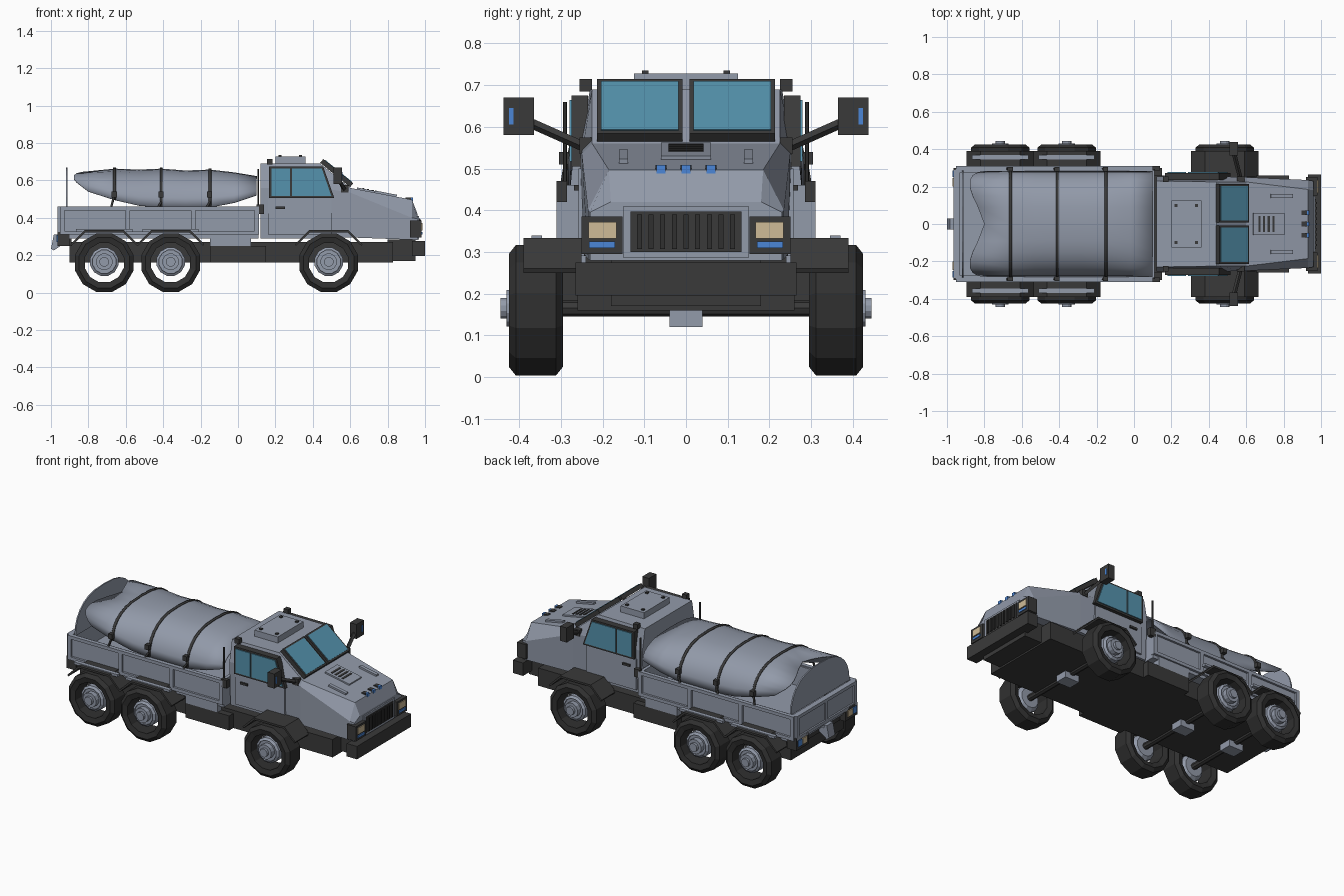
import bpy, bmesh, math
from mathutils import Vector, Matrix

if "Cube" in bpy.data.objects:
    bpy.data.objects.remove(bpy.data.objects["Cube"])

def material(name, rgb):
    m = bpy.data.materials.new(name)
    m.diffuse_color = (*rgb, 1)
    m.use_nodes = True
    m.node_tree.nodes["Principled BSDF"].inputs["Base Color"].default_value = m.diffuse_color
    return m

GRAY = material("gray_paint", (0.29, 0.325, 0.40))
DARK = material("dark_trim", (0.042, 0.042, 0.042))
TIRE = material("tire_rubber", (0.03, 0.03, 0.03))
GLASS = material("blue_glass", (0.09, 0.29, 0.42))
BLUE = material("blue_lamp", (0.07, 0.24, 0.68))
BEIGE = material("beige_lamp", (0.62, 0.50, 0.31))

def finish(name, bm, mat, mirror=False):
    """Turn a bmesh into an object, optionally copied to the other side."""
    if mirror:
        geo = bmesh.ops.duplicate(bm, geom=bm.verts[:] + bm.edges[:] + bm.faces[:])["geom"]
        for v in geo:
            if isinstance(v, bmesh.types.BMVert):
                v.co.y *= -1
    bmesh.ops.remove_doubles(bm, verts=bm.verts, dist=1e-5)
    bmesh.ops.recalc_face_normals(bm, faces=bm.faces)
    me = bpy.data.meshes.new(name)
    bm.to_mesh(me)
    bm.free()
    me.materials.append(mat)
    ob = bpy.data.objects.new(name, me)
    bpy.context.collection.objects.link(ob)
    return ob

def loft(name, rings, mat, mirror=False, cap=True, loop=False):
    """Skin a row of closed point rings."""
    bm = bmesh.new()
    vs = [[bm.verts.new(p) for p in r] for r in rings]
    n = len(vs[0])
    pairs = list(zip(vs, vs[1:])) + ([(vs[-1], vs[0])] if loop else [])
    for a, b in pairs:
        for i in range(n):
            j = (i + 1) % n
            bm.faces.new((a[i], a[j], b[j], b[i]))
    if cap and not loop:
        bm.faces.new(vs[0])
        bm.faces.new(vs[-1])
    return finish(name, bm, mat, mirror)

def prism(name, pts, y0, y1, mat, mirror=False):
    return loft(name, [[(x, y, z) for x, z in pts] for y in (y0, y1)], mat, mirror)

def box(name, x0, x1, y0, y1, z0, z1, mat, mirror=False):
    return prism(name, [(x0, z0), (x1, z0), (x1, z1), (x0, z1)], y0, y1, mat, mirror)

def bar(name, p, q, r, mat, n=6, mirror=False):
    p, q = Vector(p), Vector(q)
    bm = bmesh.new()
    rot = (q - p).to_track_quat('Z', 'Y').to_matrix().to_4x4()
    bmesh.ops.create_cone(bm, cap_ends=True, segments=n, radius1=r, radius2=r,
                          depth=(q - p).length, matrix=Matrix.Translation((p + q) / 2) @ rot)
    return finish(name, bm, mat, mirror)

def tilted(name, c, size, ang, mat, mirror=False):
    bm = bmesh.new()
    mtx = Matrix.Translation(c) @ Matrix.Rotation(ang, 4, 'Y') @ Matrix.Diagonal((*size, 1))
    bmesh.ops.create_cube(bm, size=1, matrix=mtx)
    return finish(name, bm, mat, mirror)

def lathe(name, cx, cz, prof, n, mat, closed):
    rings = [[(cx + r * math.cos(2 * math.pi * (k + .5) / n), y,
               cz + r * math.sin(2 * math.pi * (k + .5) / n)) for k in range(n)] for r, y in prof]
    return loft(name, rings, mat, True, True, closed)

# wheels, axles and mudguards
for tag, cx in (("rear", -0.715), ("middle", -0.36), ("front", 0.485)):
    lathe(tag + "_tire", cx, .16, [(.108, .305), (.14, .295), (.162, .312), (.162, .408),
                                   (.14, .425), (.108, .418)], 12, TIRE, True)
    lathe(tag + "_hub", cx, .165, [(.06, .33), (.078, .35), (.078, .40), (.064, .41), (.064, .40), (.045, .40),
                                   (.045, .43), (.026, .43), (.026, .445)], 12, GRAY, False)
    bar(tag + "_axle", (cx, -.34, .165), (cx, .34, .165), .02, DARK, 8)
    box(tag + "_differential", cx - .05, cx + .05, -.04, .04, .12, .165, GRAY)
    prism(tag + "_mudguard", [(cx - .175, .25), (cx - .10, .322), (cx + .10, .322), (cx + .175, .25),
                              (cx + .18, .26), (cx + .105, .334), (cx - .105, .334), (cx - .18, .26)],
          .25, .39, DARK, True)
    if cx < 0:
        box(tag + "_mudguard_strip", cx - .15, cx + .15, .345, .37, .325, .34, GRAY, True)

# chassis
box("chassis", -.9, .83, -.26, .26, .16, .27, DARK)
box("side_tank", -.15, .15, .22, .30, .16, .25, DARK, True)
box("tank_bracket", -.15, .07, .24, .30, .25, .312, GRAY, True)
box("front_bumper", .93, 1.0, -.265, .265, .195, .275, DARK)
box("bumper_mount", .80, .95, -.18, .18, .17, .285, DARK)

# cab and hood body
sections = [(.12, .245, .29, .255, .56, .23, .69), (.44, .245, .29, .255, .56, .225, .69),
            (.60, .245, .295, .25, .535, .225, .56), (.93, .235, .283, .235, .40, .185, .497),
            (.96, .23, .28, .23, .395, .18, .42)]
loft("cab", [[(x, -a, za), (x, a, za), (x, b, zb), (x, c, zc), (x, -c, zc), (x, -b, zb)]
             for x, a, za, b, zb, c, zc in sections], GRAY)

# roof hatch and marker lamps
box("roof_hatch", .2, .36, -.125, .125, .685, .728, GRAY)
for x in (.225, .335):
    box("hatch_bolt", x - .008, x + .008, .09, .106, .725, .735, DARK, True)
box("roof_marker", .155, .185, .225, .255, .685, .715, DARK, True)

# windshield panes on the sloped front
tilt = math.atan2(.13, .16)
nx, nz = math.sin(tilt), math.cos(tilt)
for name, off, lx, wy, t, mat in (("windshield_frame", .012, .206, .205, .026, DARK),
                                  ("windshield_glass", .024, .186, .186, .008, GLASS)):
    tilted(name, (.52 + nx * off, .111, .63 + nz * off), (lx, wy, t), tilt, mat, True)

# side windows, doors and handles
prism("side_window_frame", [(.165, .505), (.515, .505), (.455, .675), (.165, .675)], .235, .274, DARK, True)
prism("rear_side_glass", [(.178, .517), (.278, .517), (.278, .664), (.178, .664)], .27, .279, GLASS, True)
prism("front_side_glass", [(.288, .517), (.499, .517), (.448, .664), (.288, .664)], .27, .279, GLASS, True)
box("door_panel", .16, .50, .24, .258, .31, .50, GRAY, True)
box("door_handle", .2, .25, .25, .268, .447, .46, DARK, True)

# wing mirrors
bar("mirror_arm", (.57, .24, .55), (.535, .375, .61), .012, DARK, 4, True)
box("mirror_mount", .55, .59, .225, .255, .535, .575, DARK, True)
box("mirror", .51, .555, .365, .438, .58, .67, DARK, True)
box("mirror_lamp", .55, .558, .414, .424, .605, .645, BLUE, True)

# hood details
slope = math.atan2(.063, .33)
hood = lambda x: .56 - (x - .60) * .191
tilted("hood_panel", (.72, 0, hood(.72) + .003), (.17, .12, .012), slope, GRAY)
for x in (.67, .695, .72, .745):
    tilted("hood_vent", (x, 0, hood(x) + .008), (.012, .085, .008), slope, DARK)
tilted("hood_ridge", (.79, .15, hood(.79) + .004), (.12, .022, .014), slope, GRAY, True)
for y in (-.06, 0, .06):
    box("hood_lamp_base", .895, .925, y - .013, y + .013, .485, .508, DARK)
    box("hood_lamp", .92, .935, y - .011, y + .011, .488, .508, BLUE)

# grille and headlights
box("grille_surround", .94, .968, -.15, .15, .285, .41, GRAY)
box("grille", .955, .972, -.133, .133, .3, .397, DARK)
for i in range(9):
    y = -.112 + i * .028
    box("grille_slat", .97, .979, y - .006, y + .006, .307, .39, TIRE)
box("headlight_box", .92, .982, .152, .25, .295, .385, DARK, True)
box("headlight", .98, .987, .167, .234, .332, .372, BEIGE, True)
box("headlight_strip", .98, .987, .17, .232, .31, .325, BLUE, True)

# cargo bed with framed sides
box("bed_floor", -.95, .11, -.295, .295, .29, .33, GRAY)
box("bed_side", -.95, .11, .275, .297, .31, .455, GRAY, True)
box("bed_front", .09, .11, -.295, .295, .31, .46, GRAY)
box("tailgate", -.955, -.93, -.295, .295, .31, .46, GRAY)
for z in (.31, .44):
    box("side_rail", -.95, .11, .285, .31, z, z + .02, GRAY, True)
    box("tailgate_rail", -.965, -.94, -.29, .29, z, z + .02, GRAY)
for x in (-.94, -.59, -.24, .10):
    box("side_post", x - .012, x + .012, .285, .31, .31, .46, GRAY, True)
for y in (-.28, 0, .28):
    box("tailgate_post", -.965, -.94, y - .012, y + .012, .31, .46, GRAY)
bar("corner_pole", (.108, .29, .46), (.108, .29, .66), .005, DARK, 6, True)
box("bed_corner", .10, .14, .285, .31, .42, .47, DARK, True)

# tarp: arched sheet, raised at both ends
def arch(x, zl, zt, w, bulge=0, n=14):
    out = []
    for k in range(n + 1):
        a = math.pi * k / n
        s = math.sin(a)
        out.append((x - bulge * math.sin(2 * min(a, math.pi - a)),
                    math.copysign(abs(math.cos(a)) ** .75, math.cos(a)) * w, zl + (zt - zl) * s ** .9))
    return out

def sheet(name, rows, mat, thick):
    bm = bmesh.new()
    vs = [[bm.verts.new(p) for p in r] for r in rows]
    for a, b in zip(vs, vs[1:]):
        for i in range(len(a) - 1):
            bm.faces.new((a[i], b[i], b[i + 1], a[i + 1]))
    ob = finish(name, bm, mat)
    mod = ob.modifiers.new("thickness", 'SOLIDIFY')
    mod.thickness = thick
    mod.offset = 0
    for p in ob.data.polygons:
        p.use_smooth = True
    return ob

sheet("tarp", [arch(-.80, .54, .645, .28, .08), arch(-.66, .495, .66, .28), arch(-.53, .465, .655, .28),
               arch(-.41, .455, .66, .28), arch(-.28, .455, .65, .28), arch(-.15, .455, .655, .28),
               arch(-.02, .48, .64, .28), arch(.10, .52, .62, .28)], GRAY, .006)

# tarp straps with buckles
for x, zl, zt in ((-.66, .495, .664), (-.41, .455, .664), (-.15, .455, .66)):
    sheet("strap", [arch(x - .007, zl, zt, .285), arch(x + .007, zl, zt, .285)], DARK, .008)
    bar("strap_end", (x - .02, .298, .45), (x, .285, zl + .03), .007, DARK, 4, True)
    box("buckle", x - .015, x + .012, .28, .305, .51, .54, DARK, True)

# arched panel standing at the rear of the bed
edge = [(y, z) for _, y, z in arch(0, .455, .67, .285)]
loft("rear_arch_panel", [[(x, y, z) for y, z in edge] for x in (-.92, -.912)], GRAY)

# rear lamps, rear bar and tow hitch
box("rear_bar", -.93, -.89, -.29, .29, .25, .312, DARK)
box("rear_lamp_box", -.965, -.90, .18, .30, .25, .325, DARK, True)
box("rear_lamp", -.971, -.963, .20, .245, .27, .308, BEIGE, True)
box("rear_lamp_strip", -.971, -.963, .25, .285, .27, .308, BLUE, True)
prism("tow_hitch", [(-.92, .27), (-.985, .225), (-1.0, .235), (-.985, .31), (-.965, .31), (-.965, .29), (-.92, .30)],
      -.03, .03, GRAY)
